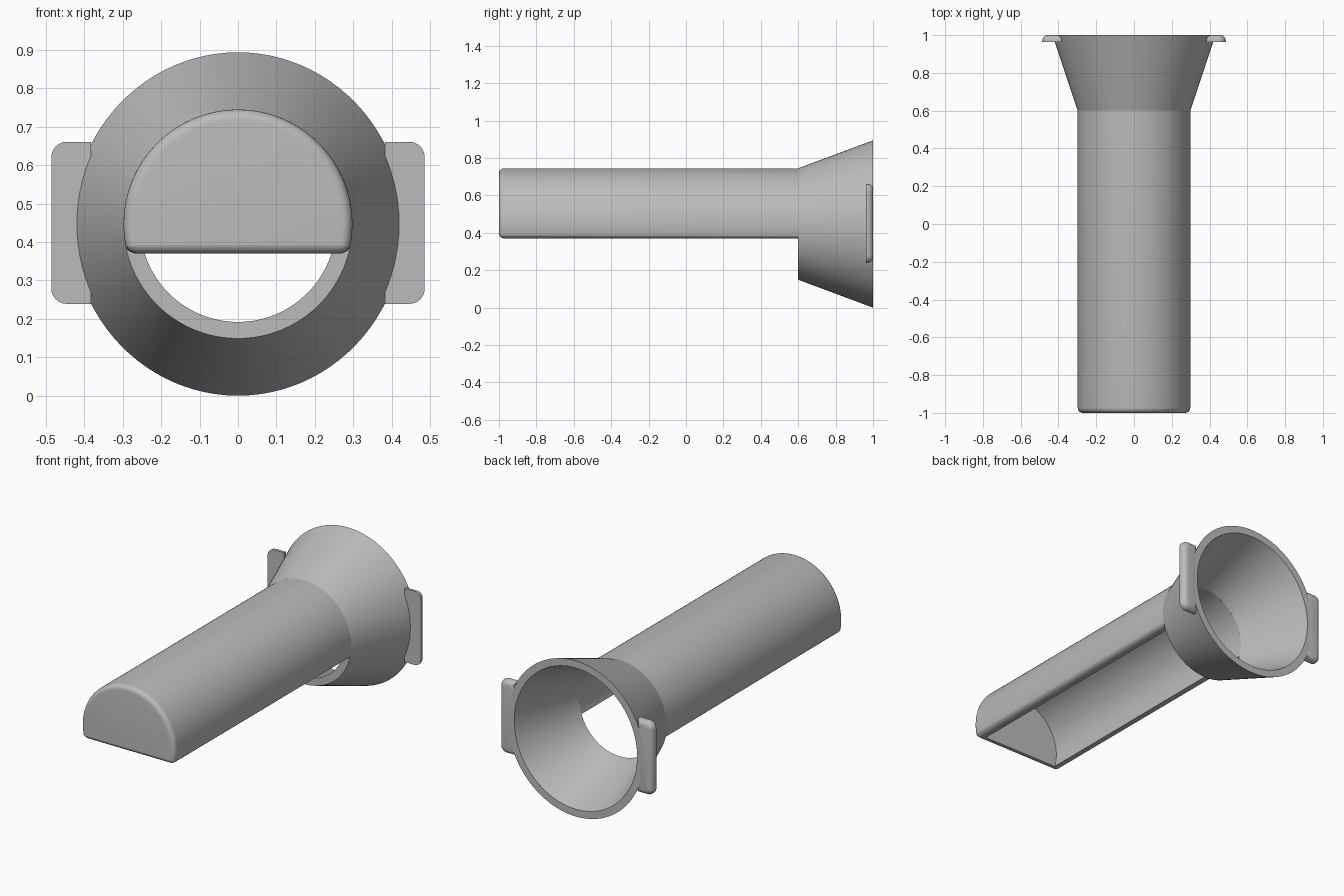
import bpy, bmesh, math
from mathutils import Matrix

old = bpy.data.objects.get("Cube")
if old:
    bpy.data.objects.remove(old, do_unlink=True)

CZ = 0.447            # height of the tube axis
CUT = 0.37            # underside of the open tube
R_OUT, R_IN = 0.298, 0.255
NECK, BACK = 0.6, 1.0

grey = bpy.data.materials.new("plain grey")
grey.use_nodes = True
grey.diffuse_color = (0.5, 0.5, 0.5, 1)
grey.node_tree.nodes["Principled BSDF"].inputs["Base Color"].default_value = (0.5, 0.5, 0.5, 1)


def finish(name, bm):
    bmesh.ops.recalc_face_normals(bm, faces=bm.faces)
    mesh = bpy.data.meshes.new(name)
    bm.to_mesh(mesh)
    bm.free()
    mesh.materials.append(grey)
    obj = bpy.data.objects.new(name, mesh)
    bpy.context.collection.objects.link(obj)
    return obj


def activate(obj):
    bpy.ops.object.select_all(action='DESELECT')
    obj.select_set(True)
    bpy.context.view_layer.objects.active = obj


def smooth(obj):
    activate(obj)
    bpy.ops.object.shade_smooth_by_angle(angle=math.radians(35))


def prism(profile, y0, y1):
    """Extrude an (x, z) outline along y."""
    bm = bmesh.new()
    face = bm.faces.new([bm.verts.new((x, y0, z)) for x, z in profile])
    ext = bmesh.ops.extrude_face_region(bm, geom=[face])
    for v in ext["geom"]:
        if isinstance(v, bmesh.types.BMVert):
            v.co.y = y1
    bmesh.ops.recalc_face_normals(bm, faces=bm.faces)
    return bm


def d_outline(radius, bottom, steps=64):
    """Circle with its lower part cut off flat."""
    start = math.asin((bottom - CZ) / radius)
    span = math.pi - 2 * start
    return [(radius * math.cos(start + span * i / steps),
             CZ + radius * math.sin(start + span * i / steps)) for i in range(steps + 1)]


# Scoop tube: rounded solid, hollowed out from below and behind
bm = prism(d_outline(R_OUT, CUT), -1, NECK)
rails = [e for e in bm.edges
         if all(abs(v.co.z - CUT) < 1e-4 for v in e.verts)
         and abs(e.verts[0].co.y - e.verts[1].co.y) > 1]
front = [e for e in bm.edges if all(v.co.y < -0.99 for v in e.verts)]
bmesh.ops.bevel(bm, geom=rails + front, offset=0.027, segments=6,
                affect='EDGES', profile=0.5, clamp_overlap=False)
tube = finish("scoop_tube", bm)
cutter = finish("tube_cutter", prism(d_outline(R_IN, CUT - 0.1), -0.96, NECK + 0.1))
cutter.hide_render = True
activate(tube)
mod = tube.modifiers.new("hollow", 'BOOLEAN')
mod.operation = 'DIFFERENCE'
mod.solver = 'EXACT'
mod.object = cutter
bpy.ops.object.modifier_apply(modifier=mod.name)
bpy.data.objects.remove(cutter, do_unlink=True)
smooth(tube)

# Funnel: round neck flaring to a slightly oval mouth
SIDES = 96
bm = bmesh.new()
rings = []
for y, rx, rz in [(NECK, R_OUT, R_OUT), (BACK, 0.432, CZ),
                  (BACK, 0.39, 0.405), (NECK, R_IN, R_IN)]:
    angles = [2 * math.pi * i / SIDES for i in range(SIDES)]
    rings.append([bm.verts.new((rx * math.cos(a), y, CZ + rz * math.sin(a))) for a in angles])
for k, ring in enumerate(rings):
    nxt = rings[(k + 1) % len(rings)]
    for i in range(SIDES):
        j = (i + 1) % SIDES
        bm.faces.new((ring[i], ring[j], nxt[j], nxt[i]))
smooth(finish("funnel", bm))

# Side tabs: flat in front, rounded outer corners and rounded back edges
X_IN, X_OUT, HALF, CORNER = 0.383, 0.486, 0.211, 0.04
for side, name in ((1, "left_tab"), (-1, "right_tab")):
    outline = [(X_IN, CZ + 0.003 - HALF)]
    for sz, a0 in ((-1, -math.pi / 2), (1, 0)):
        for i in range(9):
            a = a0 + i * math.pi / 16
            outline.append((X_OUT - CORNER + CORNER * math.cos(a),
                            CZ + 0.003 + sz * (HALF - CORNER) + CORNER * math.sin(a)))
    outline.append((X_IN, CZ + 0.003 + HALF))
    bm = prism(outline, 0.963, BACK + 0.001)
    back = [e for e in bm.edges if all(v.co.y > BACK for v in e.verts)]
    bmesh.ops.bevel(bm, geom=back, offset=0.03, segments=5,
                    affect='EDGES', profile=0.5, clamp_overlap=False)
    bmesh.ops.transform(bm, matrix=Matrix.Diagonal((side, 1, 1, 1)), verts=bm.verts)
    smooth(finish(name, bm))
